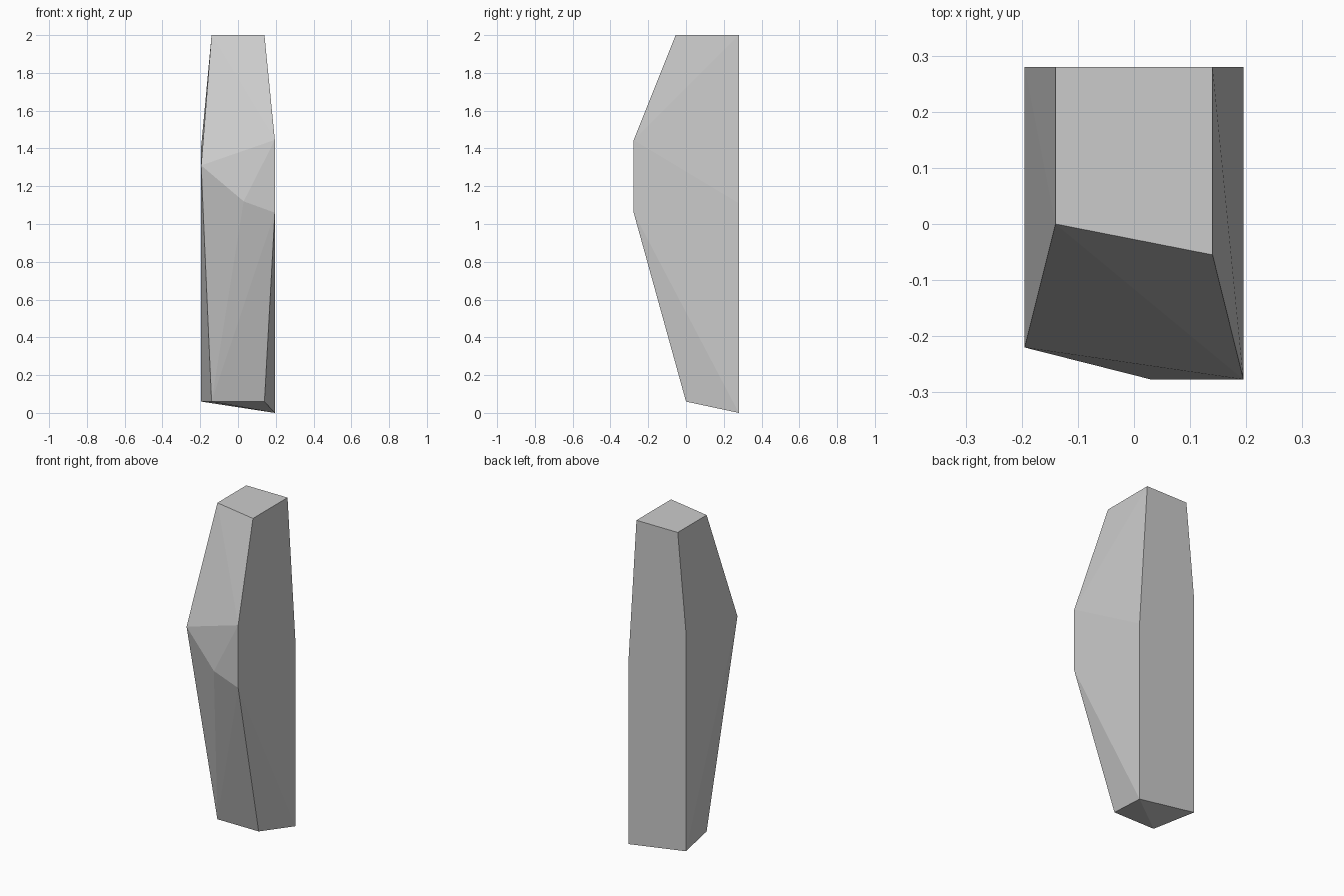
import bpy, bmesh, math

if "Cube" in bpy.data.objects:
    bpy.data.objects.remove(bpy.data.objects["Cube"])

# Faceted standing stone: a convex hull over its level outlines
BACK = 0.28
levels = [
    # bottom, tilted towards the back right
    (-0.14, 0.0, 0.06), (0.14, 0.0, 0.06), (0.195, BACK, 0.0), (-0.195, BACK, 0.06),
    # widest band around the middle
    (0.195, -0.277, 1.06), (0.03, -0.277, 1.12), (-0.195, -0.22, 1.31),
    (0.195, -0.277, 1.445), (0.195, BACK, 1.11), (-0.195, BACK, 1.41),
    # flat top
    (-0.14, 0.0, 2.0), (0.14, -0.055, 2.0), (0.14, BACK, 2.0), (-0.14, BACK, 2.0),
]

bm = bmesh.new()
for co in levels:
    bm.verts.new(co)
bmesh.ops.convex_hull(bm, input=bm.verts[:])

# Join coplanar triangles into clean facets
bmesh.ops.dissolve_limit(bm, angle_limit=math.radians(0.5), verts=bm.verts[:], edges=bm.edges[:])
bmesh.ops.recalc_face_normals(bm, faces=bm.faces[:])

mesh = bpy.data.meshes.new("standing_stone")
bm.to_mesh(mesh)
bm.free()
stone = bpy.data.objects.new("standing_stone", mesh)
bpy.context.collection.objects.link(stone)
